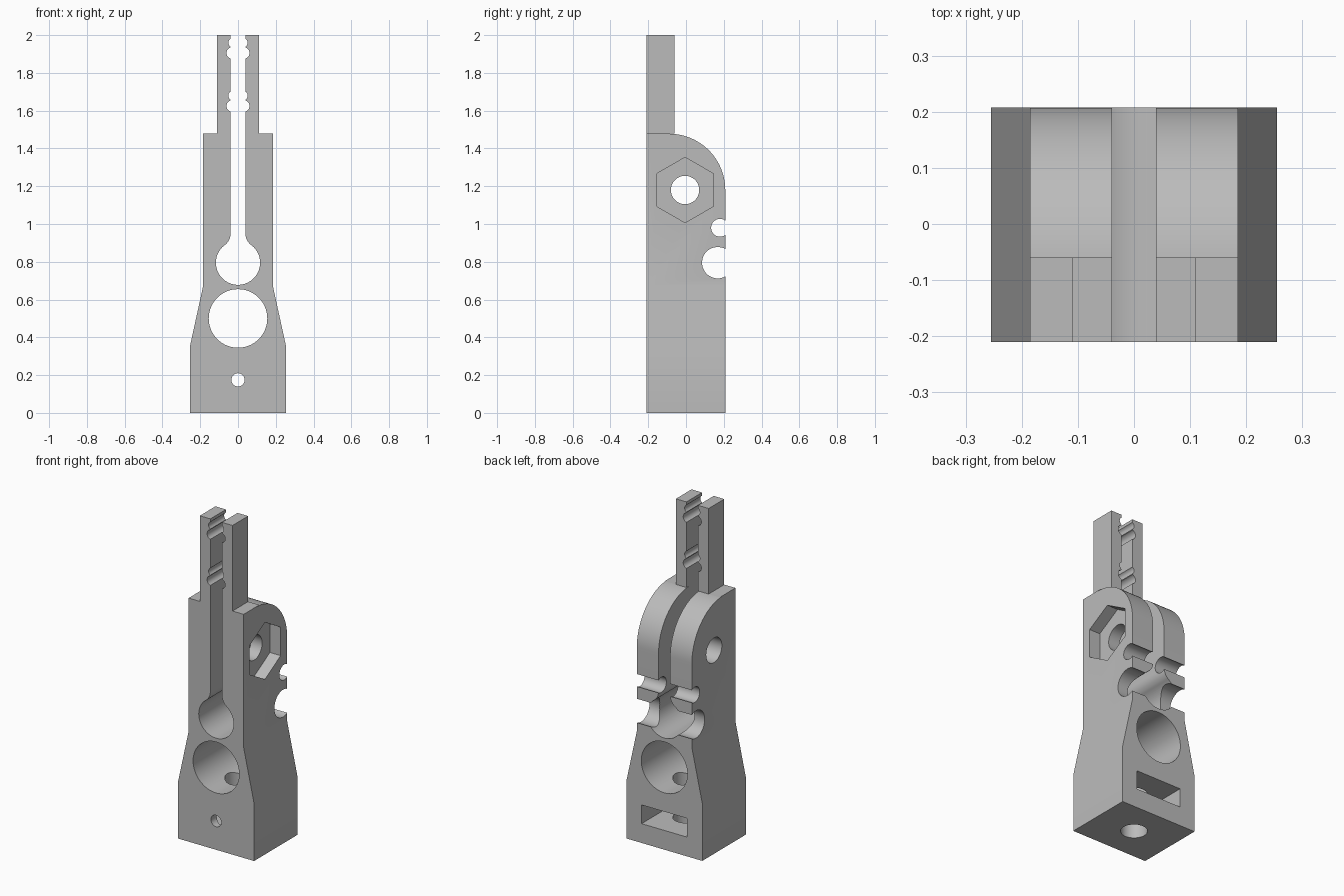
import bpy, bmesh
from math import sin, cos, pi, radians, atan2
from mathutils import Vector

cube = bpy.data.objects.get("Cube")
if cube:
    bpy.data.objects.remove(cube, do_unlink=True)

grey = bpy.data.materials.new("plain grey")
grey.use_nodes = True
grey.diffuse_color = (0.5, 0.5, 0.5, 1)
grey.node_tree.nodes["Principled BSDF"].inputs["Base Color"].default_value = (0.5, 0.5, 0.5, 1)

# Which 3D point a flat (u, v) outline point becomes, for each extrusion axis
PLACE = {
    "x": lambda u, v, d: Vector((d, u, v)),
    "y": lambda u, v, d: Vector((u, d, v)),
    "z": lambda u, v, d: Vector((u, v, d)),
}


def prism(name, outline, axis, start, end):
    """Extrude a flat outline along an axis."""
    bm = bmesh.new()
    place = PLACE[axis]
    face = bm.faces.new([bm.verts.new(place(u, v, start)) for u, v in outline])
    moved = bmesh.ops.extrude_face_region(bm, geom=[face])["geom"]
    bmesh.ops.translate(bm, vec=place(0, 0, end - start),
                        verts=[g for g in moved if isinstance(g, bmesh.types.BMVert)])
    bmesh.ops.recalc_face_normals(bm, faces=bm.faces)
    mesh = bpy.data.meshes.new(name)
    bm.to_mesh(mesh)
    bm.free()
    mesh.materials.append(grey)
    obj = bpy.data.objects.new(name, mesh)
    bpy.context.collection.objects.link(obj)
    return obj


def arc(u, v, r, a, b, n):
    return [(u + r * cos(a + (b - a) * i / n), v + r * sin(a + (b - a) * i / n))
            for i in range(n + 1)]


def circle(u, v, r, n=64):
    return arc(u, v, r, 0, 2 * pi, n)[:-1]


def mirrored(half):
    """Complete a right-hand outline with its mirror image."""
    return half + [(-u, v) for u, v in reversed(half) if abs(u) > 1e-6]


def combine(target, tool, operation="DIFFERENCE"):
    mod = target.modifiers.new(tool.name, "BOOLEAN")
    mod.operation = operation
    mod.solver = "EXACT"
    mod.object = tool
    tool.hide_render = True
    bpy.ops.object.select_all(action="DESELECT")
    target.select_set(True)
    bpy.context.view_layer.objects.active = target
    bpy.ops.object.modifier_apply(modifier=mod.name)
    bpy.data.objects.remove(tool, do_unlink=True)


# Main block: stepped front outline crossed with rounded side outline
front = mirrored([(0.255, 0), (0.255, 0.35), (0.185, 0.67),
                  (0.185, 1.48), (0.11, 1.48), (0.11, 2)])
body = prism("clamp_body", front, "y", -0.21, 0.208)
side = [(-0.3, -0.1), (0.208, -0.1)] + arc(-0.09, 1.18, 0.298, 0, pi / 2, 24)
side += [(-0.06, 1.48), (-0.06, 2.1), (-0.3, 2.1)]
combine(body, prism("side_outline", side, "x", -0.4, 0.4), "INTERSECT")

# Keyhole slot: round eye flowing into a straight gap
eye_z, eye_r, gap, fillet_z, fillet_r = 0.795, 0.117, 0.039, 0.95, 0.077
meet = atan2(fillet_z - eye_z, gap + fillet_r)
half = arc(0, eye_z, eye_r, -pi / 2, meet, 32)
half += arc(gap + fillet_r, fillet_z, fillet_r, pi + meet, pi, 10)[1:]
half += [(gap, 2.1)]
combine(body, prism("keyhole_slot", mirrored(half), "y", -0.5, 0.5))

# Large round window and small front pin hole
combine(body, prism("round_window", circle(0, 0.5, 0.155), "y", -0.5, 0.5))
combine(body, prism("pin_hole", circle(0, 0.175, 0.035, 32), "y", -0.5, 0))

# Bolt hole in the base and the nut pocket opening at the back
combine(body, prism("base_bolt_hole", circle(0, 0, 0.073, 48), "z", -0.1, 0.5))
pocket = mirrored([(0, -0.175), (0.153, -0.088), (0.153, 0.4)])
combine(body, prism("nut_pocket", pocket, "z", 0.117, 0.231))

# Cross bolt hole with a hexagonal nut recess on the left side
combine(body, prism("cross_bolt_hole", circle(-0.005, 1.18, 0.075), "x", -0.5, 0.5))
hexagon = [(u, v) for u, v in arc(-0.005, 1.18, 0.173, pi / 6, pi * 13 / 6, 6)[:-1]]
combine(body, prism("hex_recess", hexagon, "x", 0.113, 0.5))

# Cross grooves in the back
for name, y, z, r in (("small_groove", 0.18, 0.98, 0.047), ("large_groove", 0.168, 0.795, 0.083)):
    combine(body, prism(name, circle(y, z, r, 48), "x", -0.5, 0.5))

# Gripping grooves inside the two jaws
for base in (1.625, 1.905):
    for x, z, r in ((0.031, base, 0.03), (0.026, base + 0.055, 0.025)):
        for s in (-1, 1):
            combine(body, prism("jaw_groove", circle(s * x, z, r, 32), "y", -0.5, 0.5))

bpy.ops.object.select_all(action="DESELECT")
body.select_set(True)
bpy.context.view_layer.objects.active = body
bpy.ops.object.shade_smooth_by_angle(angle=radians(20))
